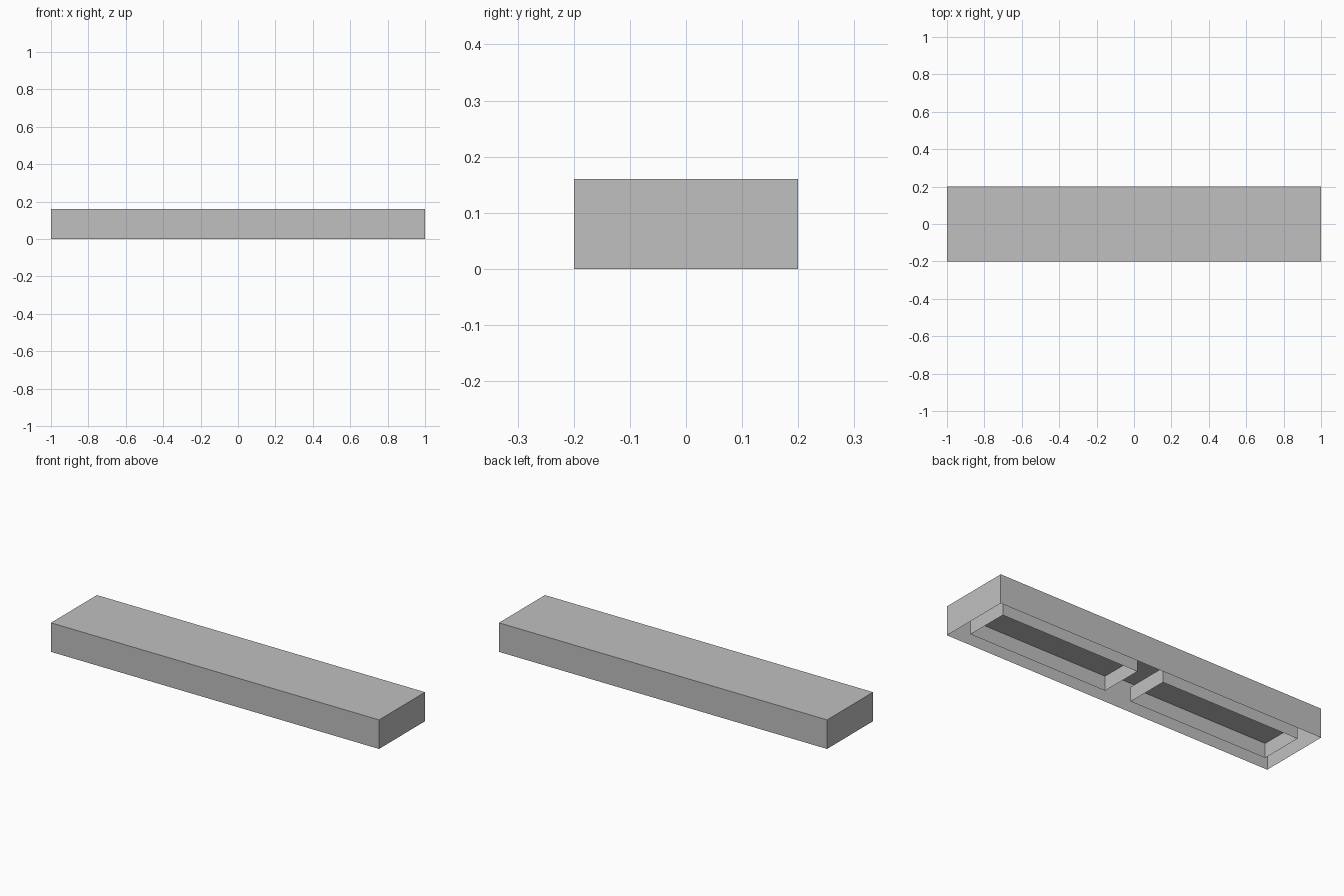
import bpy
import bmesh
from mathutils import Matrix, Vector

default = bpy.data.objects.get("Cube")
if default:
    bpy.data.objects.remove(default, do_unlink=True)

# Single plain grey
GREY = (0.527, 0.527, 0.527, 1.0)
grey = bpy.data.materials.new("plain_grey")
grey.use_nodes = True
grey.diffuse_color = GREY
grey.node_tree.nodes["Principled BSDF"].inputs["Base Color"].default_value = GREY

LENGTH, WIDTH, HEIGHT = 2.0, 0.4, 0.16
RIM = 0.08  # gap around and between the pockets


def open_box(name, center_x, size, inward=False):
    """Thin box standing on z = 0 with no bottom face."""
    bm = bmesh.new()
    place = Matrix.Translation((center_x, 0, size[2] / 2)) @ Matrix.Diagonal((*size, 1))
    bmesh.ops.create_cube(bm, size=1, matrix=place)
    bottom = [f for f in bm.faces if f.normal.dot(Vector((0, 0, 1))) < -0.5]
    bmesh.ops.delete(bm, geom=bottom, context='FACES_ONLY')
    if inward:
        bmesh.ops.reverse_faces(bm, faces=bm.faces[:])
    mesh = bpy.data.meshes.new(name)
    bm.to_mesh(mesh)
    bm.free()
    mesh.materials.append(grey)
    obj = bpy.data.objects.new(name, mesh)
    bpy.context.collection.objects.link(obj)
    return obj


# Outer slab shell, open underneath
open_box("slab_shell", 0, (LENGTH, WIDTH, HEIGHT))

# Two half-height pockets on the underside
pocket = (LENGTH / 2 - 2 * RIM, WIDTH - 2 * RIM, HEIGHT / 2)
for side, name in ((1, "left_pocket"), (-1, "right_pocket")):
    open_box(name, side * LENGTH / 4, pocket, inward=True)
